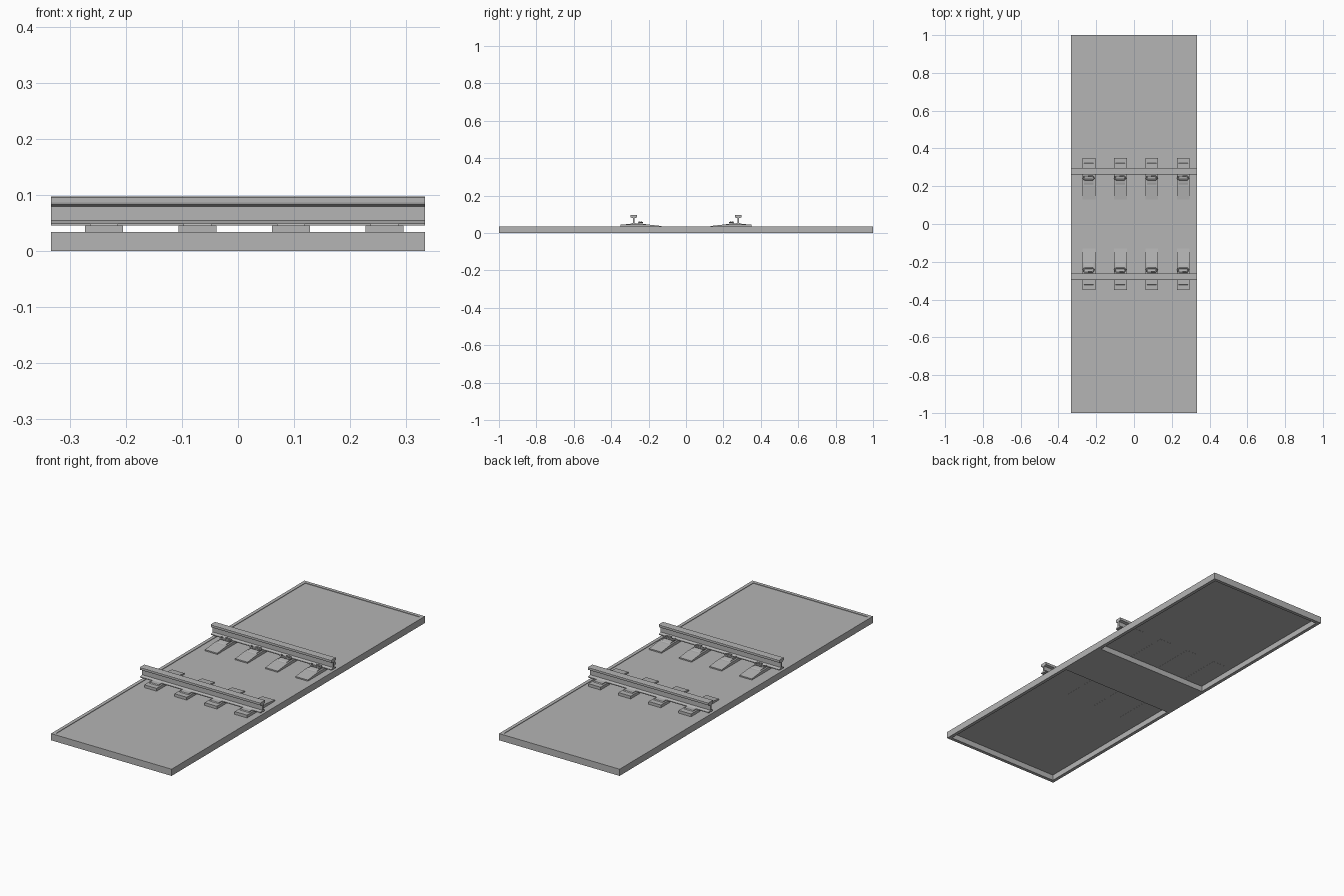
import bpy, bmesh
from mathutils import Vector

cube = bpy.data.objects.get("Cube")
if cube:
    bpy.data.objects.remove(cube, do_unlink=True)

grey = bpy.data.materials.new("plain grey")
grey.use_nodes = True
grey.diffuse_color = (0.46, 0.46, 0.46, 1)
grey.node_tree.nodes["Principled BSDF"].inputs["Base Color"].default_value = (0.46, 0.46, 0.46, 1)


def finish(name, bm):
    bmesh.ops.recalc_face_normals(bm, faces=bm.faces)
    mesh = bpy.data.meshes.new(name)
    bm.to_mesh(mesh)
    bm.free()
    mesh.materials.append(grey)
    obj = bpy.data.objects.new(name, mesh)
    bpy.context.collection.objects.link(obj)
    return obj


def extrude_x(name, profile, x0, x1, side=1):
    """Extrude a (y, z) outline along x; side = -1 mirrors it in y."""
    bm = bmesh.new()
    face = bm.faces.new([bm.verts.new((x0, side * y, z)) for y, z in profile])
    new = bmesh.ops.extrude_face_region(bm, geom=[face])["geom"]
    verts = [v for v in new if isinstance(v, bmesh.types.BMVert)]
    bmesh.ops.translate(bm, vec=Vector((x1 - x0, 0, 0)), verts=verts)
    return finish(name, bm)


def box(name, x0, x1, y0, y1, z0, z1, side=1):
    return extrude_x(name, [(y0, z0), (y1, z0), (y1, z1), (y0, z1)], x0, x1, side)


def bar(name, points, radius):
    """Thin bent rod through the points."""
    curve = bpy.data.curves.new(name, "CURVE")
    curve.dimensions = "3D"
    curve.bevel_depth = radius
    curve.bevel_resolution = 1
    curve.use_fill_caps = True
    spline = curve.splines.new("POLY")
    spline.points.add(len(points) - 1)
    for p, co in zip(spline.points, points):
        p.co = (*co, 1)
    curve.materials.append(grey)
    obj = bpy.data.objects.new(name, curve)
    bpy.context.collection.objects.link(obj)


HALF, WALL, TOP, DECK = 0.333, 0.017, 0.0335, 0.031
INNER = HALF - WALL

# Hollow slab: thin deck, long edge walls, end walls, solid middle
box("deck_panel", -INNER, INNER, -1, 1, 0.028, DECK)
box("middle_block", -HALF, HALF, -0.13, 0.13, 0, DECK)
for side, word in ((1, "left"), (-1, "right")):
    a, b = sorted((side * INNER, side * HALF))
    box(word + "_edge_wall", a, b, -1, 1, 0, TOP)

# Half outline of the rail, from foot to head, as offsets from its centre
half_rail = [(0.018, 0.045), (0.018, 0.049), (0.004, 0.054), (0.004, 0.079),
             (0.017, 0.083), (0.018, 0.086), (0.018, 0.095), (0.015, 0.097)]
RAIL_Y = 0.279
rail = [(RAIL_Y + w, z) for w, z in half_rail]
rail += [(RAIL_Y - w, z) for w, z in reversed(half_rail)]

# Long sleeper pad and the sloped tie plate that holds the rail
pad = [(0.13, 0.0275), (0.13, 0.037), (0.2, 0.045), (0.35, 0.045), (0.35, 0.0275)]
plate = [(0.205, 0.043), (0.215, 0.047), (0.255, 0.053), (0.262, 0.049),
         (0.297, 0.049), (0.32, 0.049), (0.325, 0.043)]

for side, word in ((1, "back"), (-1, "front")):
    box(word + "_end_wall", -INNER, INNER, 1 - WALL, 1, 0, TOP, side)
    extrude_x(word + "_rail", rail, -HALF, HALF, side)
    for i in range(4):
        x = -0.239 + i / 6
        tag = f"{word}_{i + 1}"
        extrude_x("pad_" + tag, pad, x - 0.034, x + 0.034, side)
        extrude_x("tie_plate_" + tag, plate, x - 0.025, x + 0.025, side)
        # Bent spring clip on the inner side of the rail
        path = [(-0.026, 0.252, 0.055), (-0.03, 0.24, 0.057), (-0.02, 0.234, 0.056),
                (0.02, 0.234, 0.056), (0.028, 0.242, 0.056), (0.022, 0.252, 0.057),
                (-0.004, 0.252, 0.058)]
        bar("spring_clip_" + tag, [(x + dx, side * y, z) for dx, y, z in path], 0.004)
